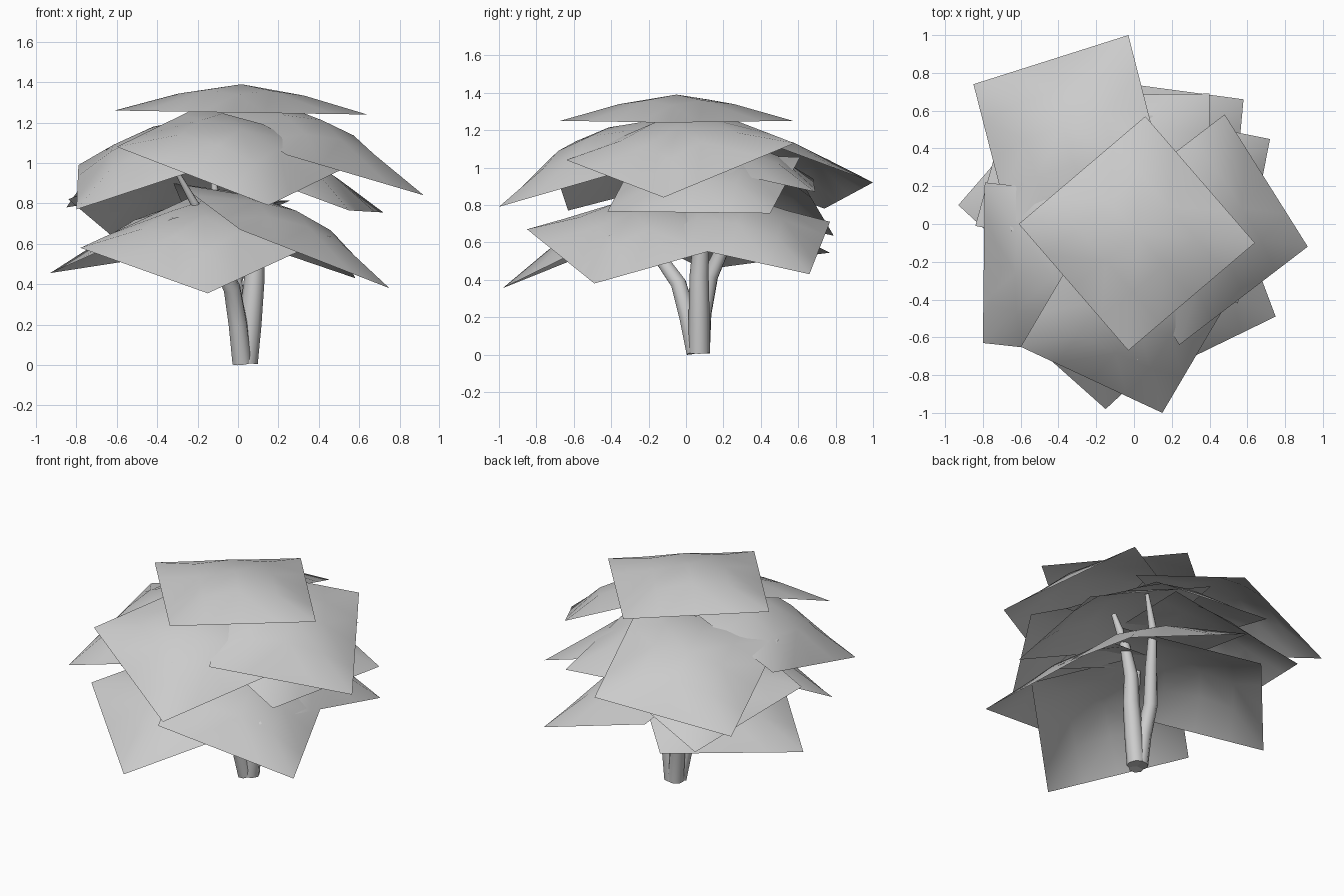
import bpy, bmesh
from mathutils import Vector

cube = bpy.data.objects.get("Cube")
if cube:
    bpy.data.objects.remove(cube)

grey = bpy.data.materials.new("plain_grey")
grey.use_nodes = True
color = (0.6, 0.6, 0.6, 1)
grey.diffuse_color = color
grey.node_tree.nodes["Principled BSDF"].inputs["Base Color"].default_value = color


def add_object(name, mesh):
    mesh.materials.clear()
    mesh.materials.append(grey)
    mesh.shade_smooth()
    obj = bpy.data.objects.new(name, mesh)
    bpy.context.collection.objects.link(obj)
    return obj


def leaf_card(name, corner, edge_a, edge_b, bulge=0.14, steps=4):
    """Square sheet with straight edges, domed upward in the middle."""
    corner, a, b = Vector(corner), Vector(edge_a), Vector(edge_b)
    normal = a.cross(b).normalized()
    if normal.z < 0:
        a, b, normal = b, a, -normal
    bm = bmesh.new()
    rows = []
    for i in range(steps + 1):
        row = []
        for j in range(steps + 1):
            s, t = i / steps, j / steps
            dome = (16 * s * (1 - s) * t * (1 - t)) ** 0.8
            row.append(bm.verts.new(corner + a * s + b * t + normal * bulge * dome))
        rows.append(row)
    # Folds run from the corners to the middle
    for i in range(steps):
        for j in range(steps):
            quad = [rows[i][j], rows[i + 1][j], rows[i + 1][j + 1], rows[i][j + 1]]
            if (i < steps / 2) != (j < steps / 2):
                quad = quad[1:] + quad[:1]
            bm.faces.new(quad[:3])
            bm.faces.new((quad[0], quad[2], quad[3]))
    mesh = bpy.data.meshes.new(name)
    bm.to_mesh(mesh)
    bm.free()
    return add_object(name, mesh)


def branch(name, points, thick, thin):
    """Tapering round limb along a path."""
    curve = bpy.data.curves.new(name + "_path", "CURVE")
    curve.dimensions = "3D"
    curve.bevel_depth = 1
    curve.bevel_resolution = 2
    curve.use_fill_caps = True
    spline = curve.splines.new("POLY")
    spline.points.add(len(points) - 1)
    for i, p in enumerate(points):
        spline.points[i].co = (*p, 1)
        spline.points[i].radius = thick + (thin - thick) * (i / (len(points) - 1)) ** 2
    path = bpy.data.objects.new(name + "_path", curve)
    bpy.context.collection.objects.link(path)
    bpy.context.view_layer.update()
    mesh = bpy.data.meshes.new_from_object(path.evaluated_get(bpy.context.evaluated_depsgraph_get()))
    bpy.data.objects.remove(path)
    obj = add_object(name, mesh)
    bpy.context.view_layer.objects.active = obj
    obj.select_set(True)
    bpy.ops.object.shade_smooth_by_angle(angle=1.0)
    obj.select_set(False)


# Crown sheet
leaf_card("crown_leaves", (-0.61, 0, 1.26), (0.67, 0.57, -0.01), (0.58, -0.67, -0.01))

# Upper ring of sheets
leaf_card("upper_front_leaves", (0.15, -1.0, 0.79), (-0.75, 0.35, 0.29), (0.43, 0.73, 0.21))
leaf_card("upper_left_leaves", (0.92, -0.12, 0.84), (-0.68, -0.52, 0.2), (-0.44, 0.7, 0.29))
leaf_card("upper_back_leaves", (-0.03, 1.0, 0.92), (-0.82, -0.26, -0.14), (0.2, -0.78, 0.29))
leaf_card("upper_right_leaves", (-0.8, -0.63, 0.77), (0.01, 0.85, 0.22), (0.82, -0.09, 0.27), 0.15)

# Middle sheets
leaf_card("middle_left_leaves", (0.72, 0.45, 0.755), (-0.17, -0.87, 0.01), (-0.81, 0.16, 0.3))
leaf_card("middle_back_leaves", (0.4, 0.69, 0.87), (-0.87, -0.01, 0.07), (0, -0.85, 0.19))
leaf_card("middle_right_leaves", (-0.84, -0.01, 0.82), (0.22, 0.8, -0.185), (0.82, -0.16, 0.27))

# Lower ring of sheets
leaf_card("lower_front_leaves", (-0.15, -0.98, 0.355), (-0.63, 0.56, 0.225), (0.61, 0.57, 0.28))
leaf_card("lower_left_leaves", (0.75, -0.49, 0.38), (-0.74, -0.36, 0.29), (-0.3, 0.8, 0.225))
leaf_card("lower_back_leaves", (0.58, 0.66, 0.43), (-0.08, -0.86, 0.19), (-0.82, 0.11, 0.28))
leaf_card("lower_right_leaves", (-0.93, 0.1, 0.455), (0.58, 0.67, 0.09), (0.61, -0.565, 0.27))

# Trunk stems growing from one base
branch("left_stem", [(0.04, 0.07, 0.01), (0.06, 0.07, 0.2), (0.08, 0.07, 0.42), (0.09, 0.08, 0.6),
                     (0.14, 0.08, 0.8), (0.2, 0.05, 1.0)], 0.058, 0.015)
branch("front_stem", [(0.02, 0.05, 0.01), (0, 0.01, 0.2), (-0.03, -0.04, 0.38), (-0.1, -0.14, 0.52),
                      (-0.16, -0.2, 0.7), (-0.3, -0.28, 0.95)], 0.05, 0.012)
branch("back_stem", [(0.02, 0.08, 0.01), (0, 0.09, 0.22), (-0.02, 0.13, 0.42), (0.05, 0.22, 0.62),
                     (0.07, 0.26, 0.85), (0.15, 0.3, 1.05)], 0.05, 0.012)
branch("side_twig", [(-0.09, -0.14, 0.52), (-0.1, -0.1, 0.7), (-0.12, -0.1, 0.92)], 0.03, 0.015)
